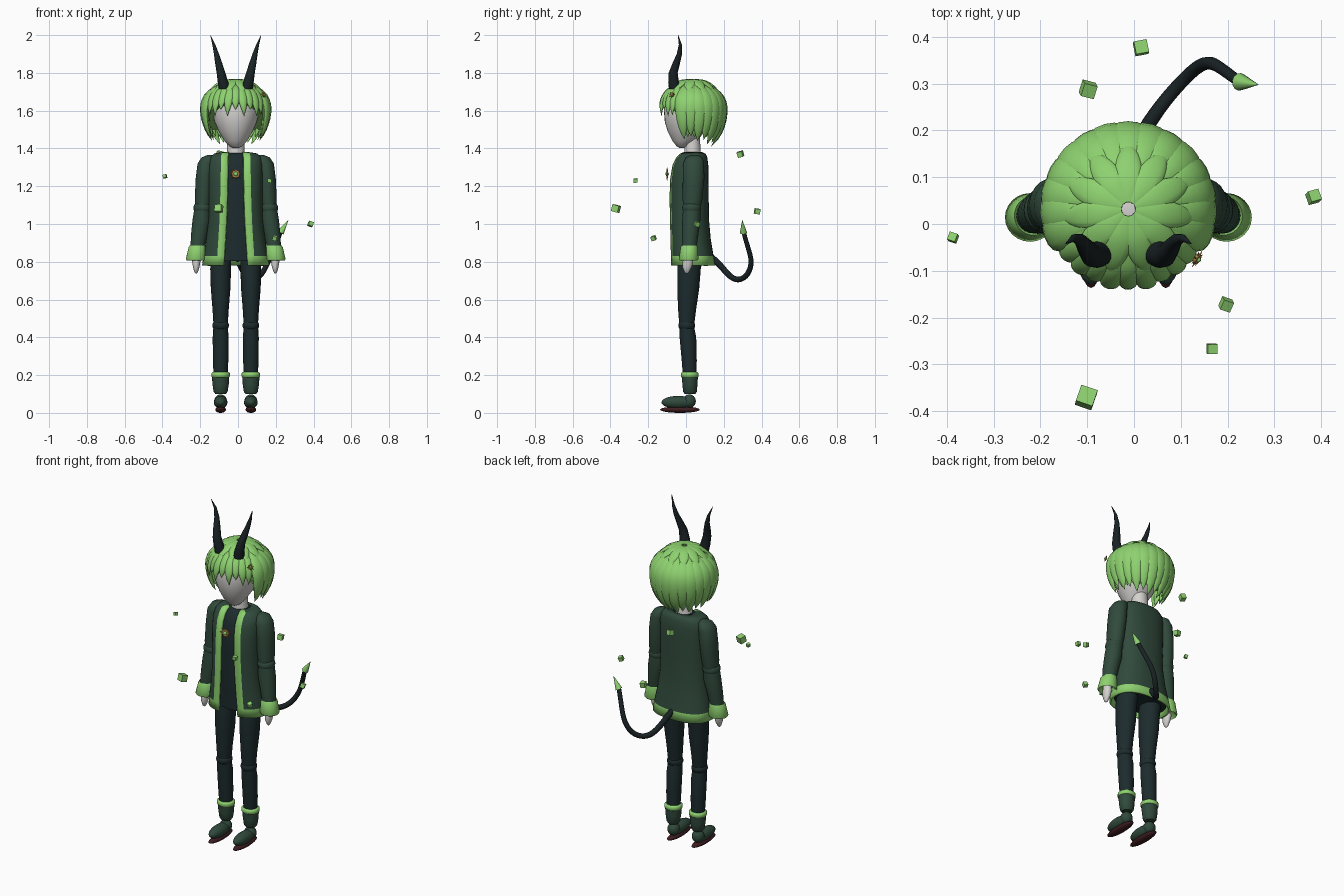
import bpy, bmesh, math, random
from mathutils import Vector, Matrix, Euler

if "Cube" in bpy.data.objects:
    bpy.data.objects.remove(bpy.data.objects["Cube"])

random.seed(4)
X0 = -0.012  # the body sits slightly left of the bounding-box centre


def material(name, rgb):
    m = bpy.data.materials.new(name)
    m.diffuse_color = (*rgb, 1)
    m.use_nodes = True
    m.node_tree.nodes["Principled BSDF"].inputs["Base Color"].default_value = m.diffuse_color
    return m


LIME = material("lime green", (0.27, 0.64, 0.16))
COAT = material("dark green", (0.03, 0.068, 0.045))
CLOTH = material("near black green", (0.012, 0.024, 0.026))
HORN = material("horn black", (0.010, 0.016, 0.018))
SKIN = material("pale grey skin", (0.66, 0.65, 0.63))
SOLE = material("dark red", (0.05, 0.012, 0.015))
GOLD = material("old gold", (0.42, 0.24, 0.06))


def finish(bm, name, mats, smooth=True):
    bmesh.ops.recalc_face_normals(bm, faces=bm.faces)
    me = bpy.data.meshes.new(name)
    bm.to_mesh(me)
    bm.free()
    for m in mats:
        me.materials.append(m)
    ob = bpy.data.objects.new(name, me)
    bpy.context.collection.objects.link(ob)
    if smooth:
        bpy.ops.object.select_all(action='DESELECT')
        ob.select_set(True)
        bpy.context.view_layer.objects.active = ob
        bpy.ops.object.shade_smooth_by_angle(angle=math.radians(50))
    return ob


def skin_rings(bm, rings, closed=True):
    """Bridge rows of points into faces; return the faces row by row."""
    vs = [[bm.verts.new(p) for p in r] for r in rings]
    n = len(vs[0])
    for a, b in zip(vs, vs[1:]):
        for i in range(n if closed else n - 1):
            j = (i + 1) % n
            bm.faces.new((a[i], a[j], b[j], b[i]))
    if closed:
        bm.faces.new(vs[0])
        bm.faces.new(vs[-1])


def loft(name, rows, mat, n=24):
    """Rows of (x, y, z, rx, ry) make stacked ellipses; x is from the body axis."""
    bm = bmesh.new()
    skin_rings(bm, [[(X0 + x + rx * math.cos(2 * math.pi * i / n),
                      y + ry * math.sin(2 * math.pi * i / n), z) for i in range(n)]
                    for x, y, z, rx, ry in rows])
    return finish(bm, name, [mat])


def ball(name, c, r, mat):
    bm = bmesh.new()
    bmesh.ops.create_uvsphere(bm, u_segments=24, v_segments=14, radius=1,
                              matrix=Matrix.Translation((X0 + c[0], c[1], c[2])) @ Matrix.Diagonal((*r, 1)))
    return finish(bm, name, [mat])


# Head and neck
loft("head", [(0, -.02, 1.403, .015, .015), (0, -.018, 1.412, .034, .032), (0, -.01, 1.44, .06, .062),
              (0, .0, 1.49, .09, .097), (0, .01, 1.54, .112, .122), (0, .018, 1.60, .126, .135),
              (0, .025, 1.67, .12, .13), (0, .03, 1.72, .085, .095), (0, .03, 1.75, .03, .03)], SKIN, 32)
loft("neck", [(0, .035, 1.34, .052, .048), (0, .035, 1.38, .046, .043), (0, .03, 1.48, .044, .042)], SKIN)

# Hair: an under-cap with petal-shaped locks laid over it
HC = Vector((X0, 0.032, 1.6))


def hair_point(az, phi, rx, ry, rt):
    rz = rt if phi < math.pi / 2 else 0.24
    return HC + Vector((rx * math.sin(phi) * math.sin(az), -ry * math.sin(phi) * math.cos(az), rz * math.cos(phi)))


def phi_at(z):
    return math.acos(max(-1, min(1, (z - HC.z) / (0.155 if z > HC.z else 0.24))))


bm = bmesh.new()
rings = []
for k in range(13):
    ring = []
    for i in range(36):
        az = 2 * math.pi * i / 36
        front = max(0, math.cos(az)) ** .7
        end = phi_at(1.50 + 0.15 * front)
        ring.append(hair_point(az, 0.02 + (end - .02) * k / 12, .158, .16, .145))
    rings.append(ring)
skin_rings(bm, rings)
finish(bm, "hair_cap", [LIME])


def lock(bm, az, z_start, z_end, width, lift=0.0, thick=0.02, sway=0.0):
    p0, p1 = phi_at(z_start), phi_at(z_end)
    rings, rows, n = [], 12, 12
    for k in range(rows + 1):
        s = k / rows
        a = az + sway * s * s
        phi = p0 + (p1 - p0) * s
        f = (.35 + .65 * min(1, s / .35)) * (1 - s ** 4) + .02
        c = hair_point(a, phi, .17 + lift, .168 + lift, .152 + lift)
        side = Vector((math.cos(a), math.sin(a), 0))
        down = hair_point(a, phi + .02, .17, .168, .152) - hair_point(a, phi - .02, .17, .168, .152)
        out = side.cross(down).normalized()
        rings.append([c + side * (width * f * math.cos(t)) + out * (thick * f * math.sin(t))
                      for t in (2 * math.pi * i / n for i in range(n))])
    skin_rings(bm, rings)


bm = bmesh.new()
for i in range(11):                                   # fringe
    az = math.radians(-66 + 13.2 * i)
    lock(bm, az, 1.74, (1.57, 1.605)[i % 2] - .03 * (abs(i - 5) > 3), .027, 0, .016, random.uniform(-.04, .04))
finish(bm, "hair_fringe", [LIME])
bm = bmesh.new()
for i in range(15):                                   # sides and back
    deg = 72 + 216 * i / 14
    back = max(0, -math.cos(math.radians(deg)))
    lock(bm, math.radians(deg), 1.735, 1.45 - .04 * back + .015 * (i % 2), .043, .002, .02)
for i in range(14):                                   # filler locks between
    lock(bm, math.radians(80 + 200 * i / 13), 1.70, 1.46, .035, -.012, .018)
finish(bm, "hair_side_locks", [LIME])
bm = bmesh.new()
for i in range(11):                                   # crown petals
    lock(bm, math.pi + 2 * math.pi * i / 11, 1.7545, 1.695, .03, .012, .009)
finish(bm, "hair_crown", [LIME])

# Inner shirt and open coat share one body profile: z, half width, front y, back y, opening
BODY = [(.78, .172, -.078, .148, .062), (.83, .165, -.078, .14, .06), (.92, .15, -.08, .125, .054),
        (1.02, .138, -.082, .116, .048), (1.14, .136, -.084, .114, .044), (1.24, .138, -.08, .113, .042),
        (1.31, .138, -.068, .112, .041), (1.35, .13, -.048, .107, .04), (1.368, .112, -.03, .1, .039),
        (1.376, .06, -.014, .082, .036)]
loft("shirt", [(0, (f + b) / 2, max(z, .805), w * .93, (b - f) / 2 - .008) for z, w, f, b, o in BODY], CLOTH, 40)
P = .82
bm = bmesh.new()
rings = []
for z, w, f, b, o in BODY:
    a0 = math.asin((o / w) ** (1 / P))
    a1 = math.asin(min(.97, (o + .036 if w > .1 else o + .015) / w) ** (1 / P))
    angs = [a0, a1] + [a1 + (2 * math.pi - 2 * a1) * i / 36 for i in range(1, 36)] + [2 * math.pi - a1, 2 * math.pi - a0]
    row = []
    for t in angs:
        s, c = math.sin(t), math.cos(t)
        row.append((X0 + w * math.copysign(abs(s) ** P, s),
                    (f + b) / 2 - (b - f) / 2 * math.copysign(abs(c) ** P, c), z))
    rings.append(row)
skin_rings(bm, rings, closed=False)
bm.faces.ensure_lookup_table()
cols = len(rings[0]) - 1
for i, face in enumerate(bm.faces):                   # lime hem and front edges
    if i < cols or i % cols in (0, cols - 1):
        face.material_index = 1
coat = finish(bm, "coat", [COAT, LIME])
mod = coat.modifiers.new("thickness", 'SOLIDIFY')
mod.thickness, mod.offset = .012, 0

# Limbs, boots and horns, once for each side
for s, side in ((-1, "left"), (1, "right")):
    loft(side + "_upper_arm", [(s * .135, .045, 1.365, .015, .02), (s * .145, .043, 1.352, .036, .044),
                               (s * .157, .04, 1.32, .045, .056), (s * .165, .04, 1.24, .047, .057),
                               (s * .172, .034, 1.13, .045, .052), (s * .175, .032, 1.09, .04, .046)], COAT)
    ball(side + "_elbow", (s * .176, .03, 1.085), (.048, .05, .04), COAT)
    loft(side + "_forearm", [(s * .177, .03, 1.08, .042, .046), (s * .181, .028, 1.02, .048, .048),
                             (s * .194, .022, .94, .043, .043), (s * .204, .017, .86, .036, .037)], COAT)
    loft(side + "_cuff", [(s * .203, .018, .855, .03, .03), (s * .203, .018, .885, .041, .042),
                          (s * .204, .017, .878, .045, .045), (s * .21, .014, .815, .054, .052),
                          (s * .21, .014, .808, .05, .048), (s * .206, .015, .835, .03, .03)], LIME)
    loft(side + "_hand", [(s * .208, .012, .85, .02, .022), (s * .209, .01, .80, .022, .028),
                          (s * .209, .006, .77, .017, .024), (s * .21, .004, .745, .009, .012),
                          (s * .21, .004, .738, .003, .004)], SKIN, 16)
    loft(side + "_thigh", [(s * .078, .03, .86, .055, .065), (s * .08, .016, .76, .055, .062),
                           (s * .08, .012, .66, .052, .058), (s * .08, .006, .55, .043, .048),
                           (s * .08, .004, .47, .038, .04)], CLOTH)
    ball(side + "_knee", (s * .08, .004, .463), (.044, .045, .034), CLOTH)
    loft(side + "_shin", [(s * .08, .004, .46, .038, .038), (s * .08, .01, .40, .042, .044),
                          (s * .08, .017, .28, .041, .04), (s * .08, .02, .19, .037, .036)], CLOTH)
    loft(side + "_boot_trim", [(s * .08, .02, .188, .044, .042), (s * .08, .02, .193, .049, .047),
                               (s * .08, .02, .21, .049, .047), (s * .08, .02, .216, .042, .04)], LIME)
    loft(side + "_boot_shaft", [(s * .08, .02, .195, .046, .043), (s * .08, .021, .15, .043, .04),
                                (s * .08, .021, .112, .037, .036), (s * .08, .021, .1, .028, .028)], COAT)
    ball(side + "_heel", (s * .08, .018, .062), (.034, .034, .036), COAT)
    ball(side + "_shoe", (s * .08, -.04, .056), (.036, .09, .034), COAT)
    ball(side + "_sole", (s * .08, -.032, .017), (.028, .105, .017), SOLE)
    loft(side + "_horn", [(s * .06, -.06, 1.715, .03, .03), (s * .067, -.066, 1.75, .028, .028),
                          (s * .078, -.068, 1.80, .023, .024), (s * .09, -.052, 1.85, .019, .02),
                          (s * .102, -.035, 1.90, .0135, .014), (s * .116, -.03, 1.95, .008, .008),
                          (s * .134, -.042, 2.0, .001, .001)], HORN, 16)

# Tail with a pointed tip
cu = bpy.data.curves.new("tail", 'CURVE')
cu.dimensions, cu.bevel_depth, cu.bevel_resolution, cu.use_fill_caps = '3D', .016, 3, True
sp = cu.splines.new('NURBS')
path = [(-.01, .11, .84), (.0, .16, .81), (.03, .215, .735), (.07, .27, .695), (.125, .33, .725),
        (.165, .355, .81), (.195, .325, .88), (.228, .303, .965)]
sp.points.add(len(path) - 1)
for i, p in enumerate(path):
    sp.points[i].co = (*p, 1)
    sp.points[i].radius = 1.1 - .05 * i
sp.use_endpoint_u, sp.order_u = True, 4
cu.materials.append(HORN)
tail = bpy.data.objects.new("tail", cu)
bpy.context.collection.objects.link(tail)
bpy.ops.object.select_all(action='DESELECT')
tail.select_set(True)
bpy.context.view_layer.objects.active = tail
bpy.ops.object.convert(target='MESH')


def cone(bm, a, b, r):
    a, b = Vector(a), Vector(b)
    rot = (b - a).to_track_quat('Z', 'Y').to_matrix().to_4x4()
    bmesh.ops.create_cone(bm, cap_ends=True, segments=12, radius1=r, radius2=.0005, depth=(b - a).length,
                          matrix=Matrix.Translation((a + b) / 2) @ rot)


bm = bmesh.new()
cone(bm, (.226, .304, .955), (.266, .298, 1.02), .019)
finish(bm, "tail_tip", [LIME])


# Rayed ornaments: chest brooch and hair pin
def ornament(name, c, r, facing):
    m = Matrix.Translation(c) @ Vector(facing).to_track_quat('Z', 'Y').to_matrix().to_4x4()
    bm = bmesh.new()
    bmesh.ops.create_cone(bm, cap_ends=True, segments=24, radius1=r * .68, radius2=r * .62, depth=.007, matrix=m)
    for i in range(8):
        t = math.pi * i / 4
        d = Vector((math.cos(t), math.sin(t), 0))
        cone(bm, m @ (d * r * .5), m @ (d * r * 1.1), r * .14)
    finish(bm, name, [GOLD])
    bm = bmesh.new()
    bmesh.ops.create_uvsphere(bm, u_segments=16, v_segments=8, radius=1,
                              matrix=m @ Matrix.Diagonal((r * .36, r * .36, .009, 1)))
    finish(bm, name + "_gem", [LIME])


ornament("brooch", (X0, -.1, 1.265), .033, (0, -1, 0))
ornament("hair_pin", (.135, -.075, 1.685), .018, (.8, -.5, .35))

# Floating cubes
for x, y, z, d in [(-.387, -.029, 1.252, .018), (.384, .058, 1.0, .024), (-.098, .288, 1.37, .029),
                   (.015, .377, 1.067, .028), (.197, -.172, .925, .023), (.167, -.267, 1.23, .021),
                   (-.102, -.371, 1.082, .037)]:
    bm = bmesh.new()
    rot = Euler([random.uniform(-.4, .4) for _ in range(3)]).to_matrix().to_4x4()
    bmesh.ops.create_cube(bm, size=d, matrix=Matrix.Translation((x, y, z)) @ rot)
    finish(bm, "floating_cube", [LIME], smooth=False)
